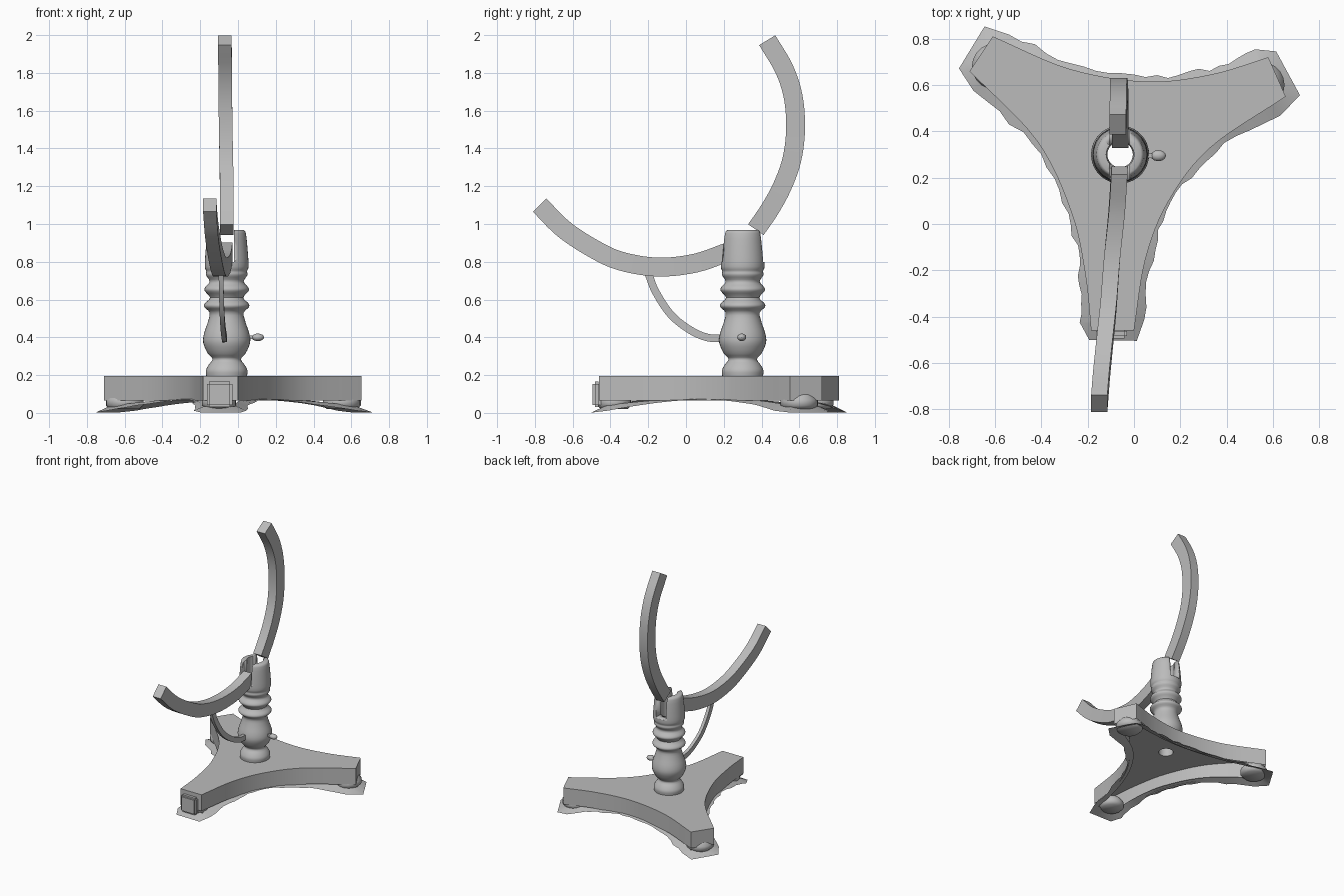
import bpy, bmesh, math, random
from mathutils import Vector

random.seed(4)
if "Cube" in bpy.data.objects:
    bpy.data.objects.remove(bpy.data.objects["Cube"])

GREY = (0.5, 0.5, 0.5, 1)
grey = bpy.data.materials.new("plain grey")
grey.use_nodes = True
grey.diffuse_color = GREY
grey.node_tree.nodes["Principled BSDF"].inputs["Base Color"].default_value = GREY

PX, PY = -0.06, 0.30  # pillar axis


def finish(name, bm, angle=35, recalc=True):
    if recalc:
        bmesh.ops.recalc_face_normals(bm, faces=bm.faces[:])
    mesh = bpy.data.meshes.new(name)
    bm.to_mesh(mesh)
    bm.free()
    mesh.materials.append(grey)
    obj = bpy.data.objects.new(name, mesh)
    bpy.context.collection.objects.link(obj)
    bpy.ops.object.select_all(action="DESELECT")
    obj.select_set(True)
    bpy.context.view_layer.objects.active = obj
    bpy.ops.object.shade_smooth_by_angle(angle=math.radians(angle))
    return obj


def smooth_path(points, steps=5):
    """Catmull-Rom path through a few points."""
    p = [Vector(q) for q in points]
    p = [2 * p[0] - p[1]] + p + [2 * p[-1] - p[-2]]
    path = []
    for a, b, c, d in zip(p, p[1:], p[2:], p[3:]):
        for i in range(steps):
            t = i / steps
            path.append(0.5 * (2 * b + (c - a) * t + (2 * a - 5 * b + 4 * c - d) * t ** 2
                               + (3 * b - a - 3 * c + d) * t ** 3))
    return path + [p[-2]]


def bar(name, points, thick, wide):
    """Rectangular bar swept along a path lying close to the yz plane."""
    bm = bmesh.new()
    path = smooth_path(points)
    rings = []
    for i, p in enumerate(path):
        d = path[min(i + 1, len(path) - 1)] - path[max(i - 1, 0)]
        n = Vector((0, -d.z, d.y)).normalized() * wide / 2
        s = Vector((thick / 2, 0, 0))
        rings.append([bm.verts.new(p + v) for v in (s + n, s - n, -s - n, -s + n)])
    for a, b in zip(rings, rings[1:]):
        for k in range(4):
            j = (k + 1) % 4
            bm.faces.new((a[k], a[j], b[j], b[k]))
    bm.faces.new(rings[0])
    bm.faces.new(rings[-1])
    return finish(name, bm)


def lathe(name, profile, x, y, sides=32, closed=False):
    bm = bmesh.new()
    rings = [[bm.verts.new((x + r * math.cos(math.tau * k / sides),
                            y + r * math.sin(math.tau * k / sides), z))
              for k in range(sides)] for r, z in profile]
    pairs = list(zip(rings, rings[1:])) + ([(rings[-1], rings[0])] if closed else [])
    for a, b in pairs:
        for k in range(sides):
            j = (k + 1) % sides
            bm.faces.new((a[k], a[j], b[j], b[k]))
    if not closed:
        bm.faces.new(rings[0])
        bm.faces.new(rings[-1])
    return finish(name, bm, 50)


def box(name, lo, hi, bevel=0.0):
    bm = bmesh.new()
    bmesh.ops.create_cube(bm, size=1)
    for v in bm.verts:
        v.co = [l + (c + 0.5) * (h - l) for c, l, h in zip(v.co, lo, hi)]
    if bevel:
        bmesh.ops.bevel(bm, geom=bm.edges[:], offset=bevel, segments=2, affect="EDGES")
    return finish(name, bm)


# Three-armed base outline, counter-clockwise, with concave sides
sides = [
    [(0, -0.46), (0.05, -0.15), (0.15, 0.10), (0.33, 0.33), (0.655, 0.55)],
    [(0.58, 0.72), (0.33, 0.645), (0.05, 0.615), (-0.28, 0.67), (-0.61, 0.81)],
    [(-0.71, 0.66), (-0.42, 0.36), (-0.27, 0.05), (-0.21, -0.22), (-0.185, -0.46)],
]
outline, closeness = [], []
for side in sides:
    path = smooth_path([(x, y, 0) for x, y in side], 6)
    for i, p in enumerate(path):
        outline.append(p)
        closeness.append(abs(2 * i / (len(path) - 1) - 1) ** 2)  # 1 at the arm tips
count = len(outline)

# Hollow base: open underneath, with a hole below the pillar
bm = bmesh.new()
top = [bm.verts.new((p.x, p.y, 0.195)) for p in outline]
low = [bm.verts.new((p.x, p.y, 0.065)) for p in outline]
hole = [bm.verts.new((PX + 0.06 * math.cos(math.tau * k / 24),
                      PY + 0.06 * math.sin(math.tau * k / 24), 0.195)) for k in range(24)]
edges = [bm.edges.new((loop[k], loop[k - 1])) for loop in (top, hole) for k in range(len(loop))]
bmesh.ops.triangle_fill(bm, edges=edges, use_beauty=True, normal=(0, 0, 1))
for f in bm.faces:
    f.normal_update()
    if f.normal.z < 0:
        f.normal_flip()
for k in range(count):
    bm.faces.new((low[k - 1], low[k], top[k], top[k - 1]))
finish("base", bm, recalc=False)

# Ragged skirt around the foot of the base
bm = bmesh.new()
inner, outer = [], []
for k, p in enumerate(outline):
    d = outline[(k + 1) % count] - outline[k - 1]
    n = Vector((d.y, -d.x, 0)).normalized()
    c = closeness[k]
    z = 0.07 - 0.045 * c
    reach = random.uniform(0.005, 0.03) + 0.035 * c
    inner.append(bm.verts.new(p - n * 0.03 + Vector((0, 0, z + 0.01))))
    outer.append(bm.verts.new(p + n * reach + Vector((0, 0, z - 0.024 * c))))
for k in range(count):
    bm.faces.new((inner[k - 1], outer[k - 1], outer[k], inner[k]))
finish("base_skirt", bm, recalc=False)

# Bun feet and the block on the front arm
for name, x, y, r in (("foot_back_right", -0.60, 0.68, 0.10),
                      ("foot_back_left", 0.55, 0.60, 0.10),
                      ("foot_front", -0.10, -0.38, 0.09)):
    lathe(name, [(r * 0.8, 0.02), (r, 0.04), (r, 0.07), (r * 0.75, 0.1)], x, y, 20)
box("front_block", (-0.165, -0.495, 0.03), (-0.03, -0.45, 0.165), 0.012)

# Turned hollow pillar with a slotted cup
outer_profile = smooth_path([(r, z, 0) for r, z in (
    (0.108, 0.195), (0.11, 0.225), (0.095, 0.255), (0.075, 0.285), (0.1, 0.315),
    (0.124, 0.37), (0.12, 0.42), (0.1, 0.48), (0.09, 0.53), (0.118, 0.56), (0.115, 0.58),
    (0.088, 0.61), (0.116, 0.645), (0.114, 0.665), (0.09, 0.695), (0.11, 0.73),
    (0.108, 0.75), (0.116, 0.775), (0.112, 0.85), (0.102, 0.95), (0.09, 0.968))], 3)
pillar = lathe("pillar", [(p.x, p.y) for p in outer_profile] + [(0.06, 0.968), (0.055, 0.195)],
               PX, PY, 36, True)
slot = box("slot_cutter", (-0.105, 0.1, 0.80), (-0.02, 0.5, 1.1))
slot.hide_render = True
cut = pillar.modifiers.new("slot", "BOOLEAN")
cut.operation = "DIFFERENCE"
cut.object = slot
cut.solver = "EXACT"
bpy.context.view_layer.objects.active = pillar
bpy.ops.object.modifier_apply(modifier="slot")
bpy.data.objects.remove(slot)

# Curved cradle, a front and a back arm meeting in the cup
bar("front_arm", [(-0.15, -0.775, 1.10), (-0.14, -0.65, 0.975), (-0.125, -0.5, 0.875),
                  (-0.11, -0.35, 0.805), (-0.095, -0.15, 0.772), (-0.075, 0.05, 0.793),
                  (-0.063, 0.23, 0.855)], 0.07, 0.1)
bar("back_arm", [(-0.06, 0.37, 0.97), (-0.06, 0.445, 1.08), (-0.06, 0.51, 1.2),
                 (-0.062, 0.56, 1.34), (-0.065, 0.58, 1.5), (-0.067, 0.568, 1.67),
                 (-0.068, 0.52, 1.82), (-0.07, 0.43, 1.973)], 0.072, 0.1)

# Thin curved brace below the front arm, and the side peg
bar("brace", [(-0.09, -0.2, 0.74), (-0.088, -0.16, 0.64), (-0.084, -0.08, 0.52),
              (-0.078, 0.02, 0.44), (-0.072, 0.11, 0.4), (-0.07, 0.2, 0.393)], 0.025, 0.04)
box("peg_stem", (0.03, 0.285, 0.39), (0.09, 0.305, 0.41))
bm = bmesh.new()
bmesh.ops.create_uvsphere(bm, u_segments=12, v_segments=8, radius=1)
for v in bm.verts:
    v.co = (0.105 + v.co.x * 0.033, 0.295 + v.co.y * 0.024, 0.4 + v.co.z * 0.02)
finish("peg", bm)
